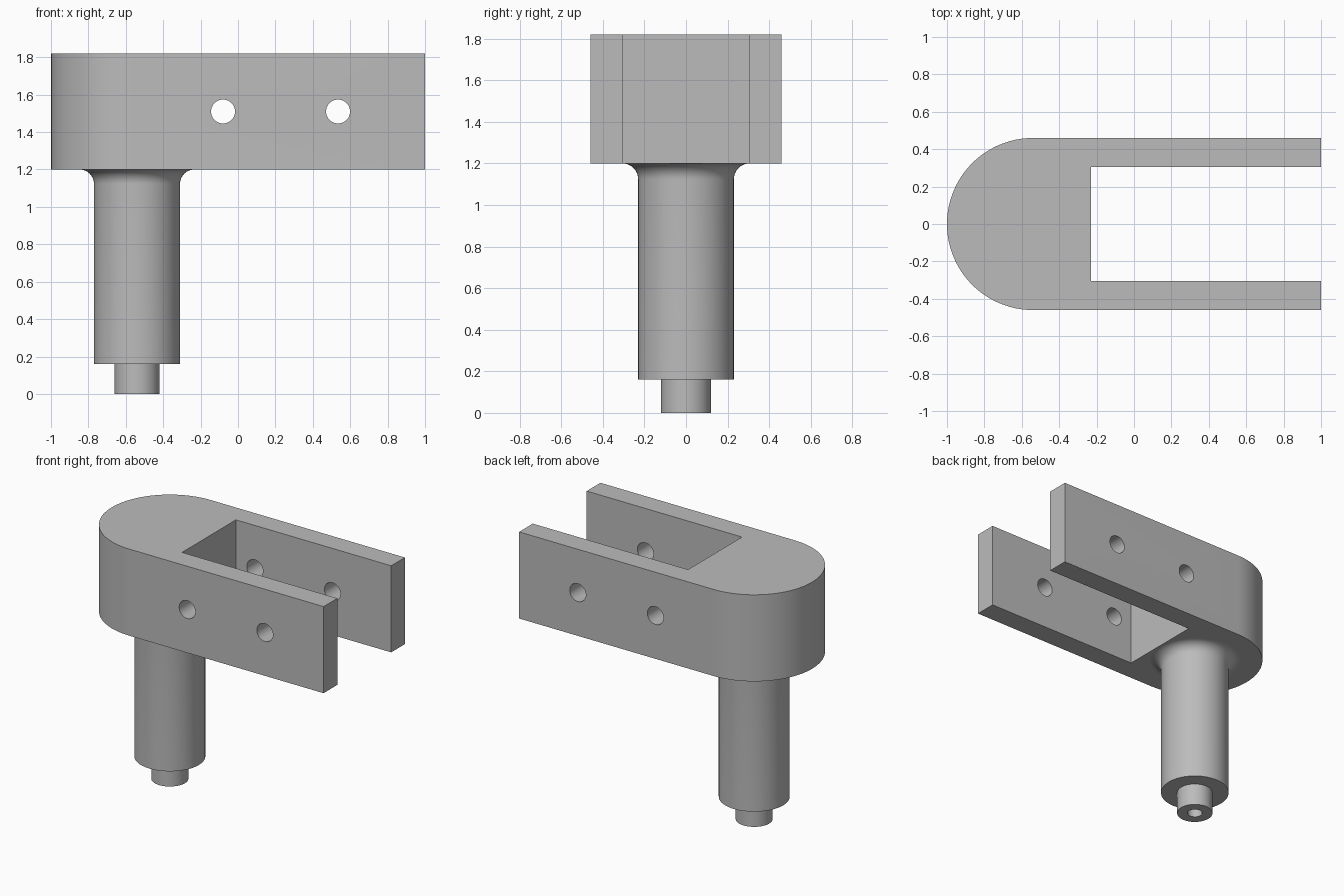
import bpy, bmesh, math

if "Cube" in bpy.data.objects:
    bpy.data.objects.remove(bpy.data.objects["Cube"], do_unlink=True)

GREY = (0.5, 0.5, 0.5, 1)
steel = bpy.data.materials.new("plain grey metal")
steel.use_nodes = True
steel.diffuse_color = GREY
steel.node_tree.nodes["Principled BSDF"].inputs["Base Color"].default_value = GREY

AXIS_X = -0.54                 # centre line of the shaft and rounded end
HEAD_R, SLOT_Y, SLOT_X = 0.46, 0.305, -0.23
BOTTOM, TOP = 1.2, 1.82


def make_object(name, bm):
    bmesh.ops.recalc_face_normals(bm, faces=bm.faces)
    mesh = bpy.data.meshes.new(name)
    bm.to_mesh(mesh)
    bm.free()
    obj = bpy.data.objects.new(name, mesh)
    bpy.context.collection.objects.link(obj)
    mesh.materials.append(steel)
    return obj


def activate(obj):
    bpy.ops.object.select_all(action='DESELECT')
    obj.select_set(True)
    bpy.context.view_layer.objects.active = obj


def smooth(obj):
    activate(obj)
    bpy.ops.object.shade_smooth_by_angle(angle=math.radians(30))


def arc(cx, cy, r, start, end, steps):
    angles = [math.radians(start + (end - start) * i / steps) for i in range(steps + 1)]
    return [(cx + r * math.cos(a), cy + r * math.sin(a)) for a in angles]


# Fork head: round back end and two straight prongs, extruded upward
outline = arc(AXIS_X, 0, HEAD_R, 90, 270, 48)
outline += [(1, -HEAD_R), (1, -SLOT_Y), (SLOT_X, -SLOT_Y),
            (SLOT_X, SLOT_Y), (1, SLOT_Y), (1, HEAD_R)]
bm = bmesh.new()
base = bm.faces.new([bm.verts.new((x, y, BOTTOM)) for x, y in outline])
extruded = bmesh.ops.extrude_face_region(bm, geom=[base])["geom"]
bmesh.ops.translate(bm, vec=(0, 0, TOP - BOTTOM),
                    verts=[v for v in extruded if isinstance(v, bmesh.types.BMVert)])
head = make_object("fork_head", bm)

# Pin holes through both prongs
for x in (-0.08, 0.535):
    bpy.ops.mesh.primitive_cylinder_add(vertices=48, radius=0.064, depth=2,
                                        location=(x, 0, (TOP + BOTTOM) / 2),
                                        rotation=(math.pi / 2, 0, 0))
    cutter = bpy.context.object
    cutter.name = "pin_hole_cutter"
    cutter.hide_render = True
    cutter.data.materials.append(steel)
    cut = head.modifiers.new("pin_hole", 'BOOLEAN')
    cut.operation, cut.solver, cut.object = 'DIFFERENCE', 'EXACT', cutter
    activate(head)
    bpy.ops.object.modifier_apply(modifier=cut.name)
    bpy.data.objects.remove(cutter, do_unlink=True)
smooth(head)

# Shaft: lathed profile with blind centre hole, stepped tip and top fillet
profile = [(0, 0.3), (0.05, 0.3), (0.05, 0), (0.12, 0), (0.12, 0.16), (0.23, 0.16)]
profile += arc(0.307, BOTTOM - 0.077, 0.077, 180, 90, 10)
bm = bmesh.new()
points = [bm.verts.new((r, 0, z)) for r, z in profile]
edges = [bm.edges.new(pair) for pair in zip(points, points[1:])]
bmesh.ops.spin(bm, geom=points + edges, cent=(0, 0, 0), axis=(0, 0, 1),
               angle=math.tau, steps=64, use_duplicate=False)
bmesh.ops.remove_doubles(bm, verts=bm.verts, dist=0.0005)
# Cap inside the joint so that the normals are well defined
bmesh.ops.holes_fill(bm, edges=[e for e in bm.edges if e.is_boundary], sides=0)
bmesh.ops.translate(bm, verts=bm.verts, vec=(AXIS_X, 0, 0))
smooth(make_object("shaft", bm))
